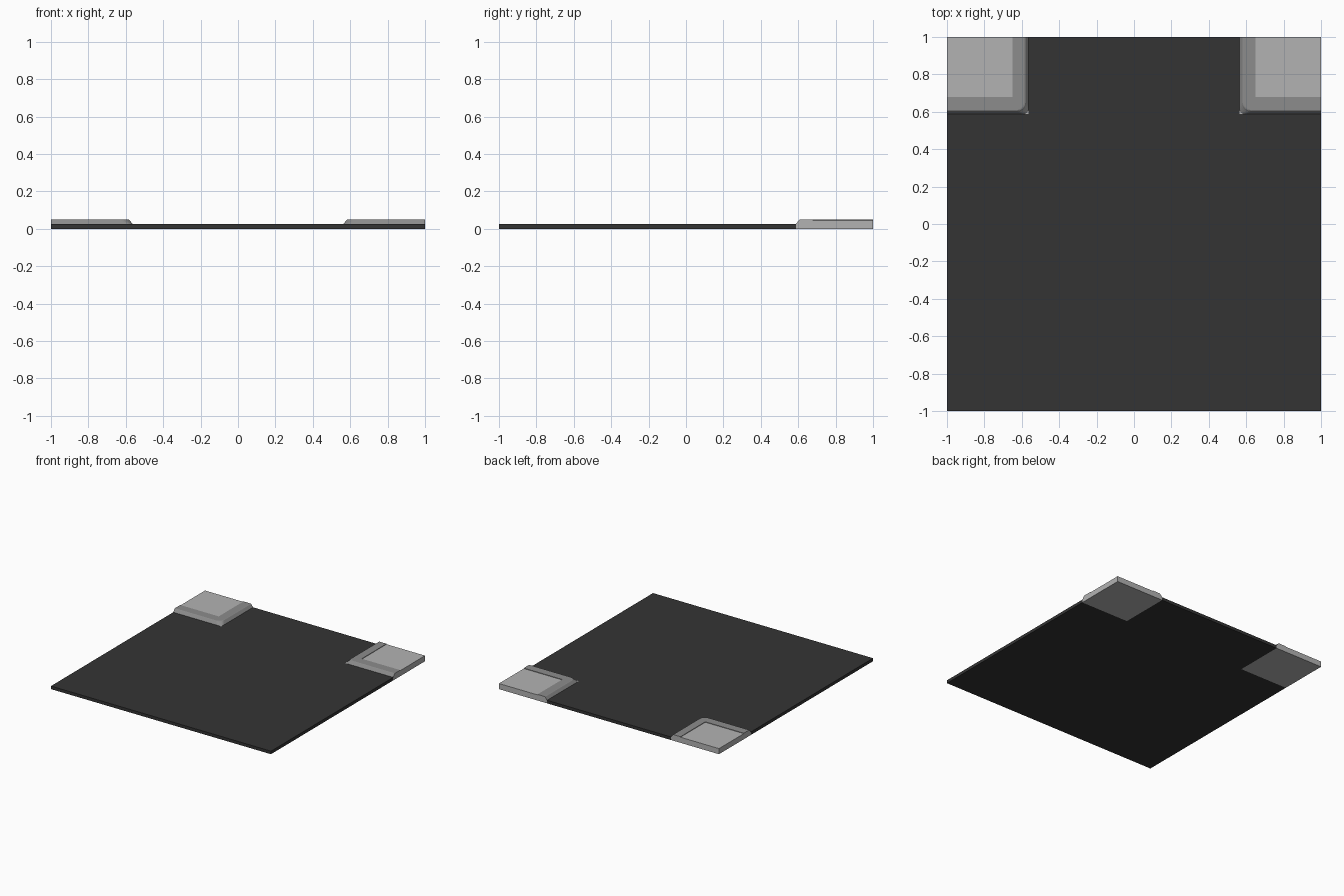
import bpy, bmesh, math

if "Cube" in bpy.data.objects:
    bpy.data.objects.remove(bpy.data.objects["Cube"])

ROAD_H = 0.025
PAVE_H = 0.046
X0, Y0 = 0.563, 0.587   # inner corner of each pavement block


def material(name, v):
    m = bpy.data.materials.new(name)
    m.diffuse_color = (v, v, v, 1)
    m.use_nodes = True
    m.node_tree.nodes["Principled BSDF"].inputs["Base Color"].default_value = m.diffuse_color
    return m


asphalt = material("asphalt", 0.034)
paving = material("light paving", 0.45)
kerb = material("grey kerb", 0.265)


def finish(bm, name, mats):
    bmesh.ops.remove_doubles(bm, verts=bm.verts, dist=1e-5)
    bmesh.ops.recalc_face_normals(bm, faces=bm.faces)
    me = bpy.data.meshes.new(name)
    bm.to_mesh(me)
    bm.free()
    for m in mats:
        me.materials.append(m)
    ob = bpy.data.objects.new(name, me)
    bpy.context.collection.objects.link(ob)
    return ob


# Road slab: square with the two back corners left out
bm = bmesh.new()
outline = [(-1, -1), (1, -1), (1, Y0), (X0, Y0), (X0, 1), (-X0, 1), (-X0, Y0), (-1, Y0)]
face = bm.faces.new([bm.verts.new((x, y, 0)) for x, y in outline])
res = bmesh.ops.extrude_face_region(bm, geom=[face], use_keep_orig=True)
for v in res["geom"]:
    if isinstance(v, bmesh.types.BMVert):
        v.co.z = ROAD_H
finish(bm, "road", [asphalt])


def path(x, y, r, steps=6):
    """Inner edge of a block, from the side of the tile round the corner to the back."""
    pts = [(1, y)]
    for i in range(steps + 1):
        a = math.radians(90 * i / steps)
        pts.append((x + r - r * math.sin(a), y + r - r * math.cos(a)))
    return pts + [(x, 1)]


def pavement(name, side):
    # (inset in x, inset in y, corner radius, height) from ground to paving
    levels = [
        (0, 0, 0, 0), (0, 0, 0, ROAD_H), (0, 0, 0.03, ROAD_H),
        (0.014, 0.014, 0.045, 0.043), (0.018, 0.018, 0.045, 0.048),
        (0.024, 0.022, 0.045, 0.05), (0.087, 0.091, 0, 0.05),
        (0.087, 0.091, 0, PAVE_H),
    ]
    bm = bmesh.new()
    rows = [[bm.verts.new((side * x, y, z)) for x, y in path(X0 + ix, Y0 + iy, r)]
            for ix, iy, r, z in levels]
    # Kerb strips above road level, body strip below
    for k, (a, b) in enumerate(zip(rows, rows[1:])):
        for i in range(len(a) - 1):
            f = bm.faces.new((a[i], a[i + 1], b[i + 1], b[i]))
            f.material_index = 1 if k >= 2 else 0
    # Recessed paving, underside and the two outer walls
    low = bm.verts.new((side, 1, 0))
    high = bm.verts.new((side, 1, PAVE_H))
    bm.faces.new(rows[-1] + [high])
    bm.faces.new(rows[0] + [low])
    for end in (0, -1):
        bm.faces.new([r[end] for r in rows] + [high, low])
    bmesh.ops.dissolve_degenerate(bm, dist=1e-6, edges=bm.edges)
    finish(bm, name, [paving, kerb])


for name, side in (("pavement_left", -1), ("pavement_right", 1)):
    pavement(name, side)
